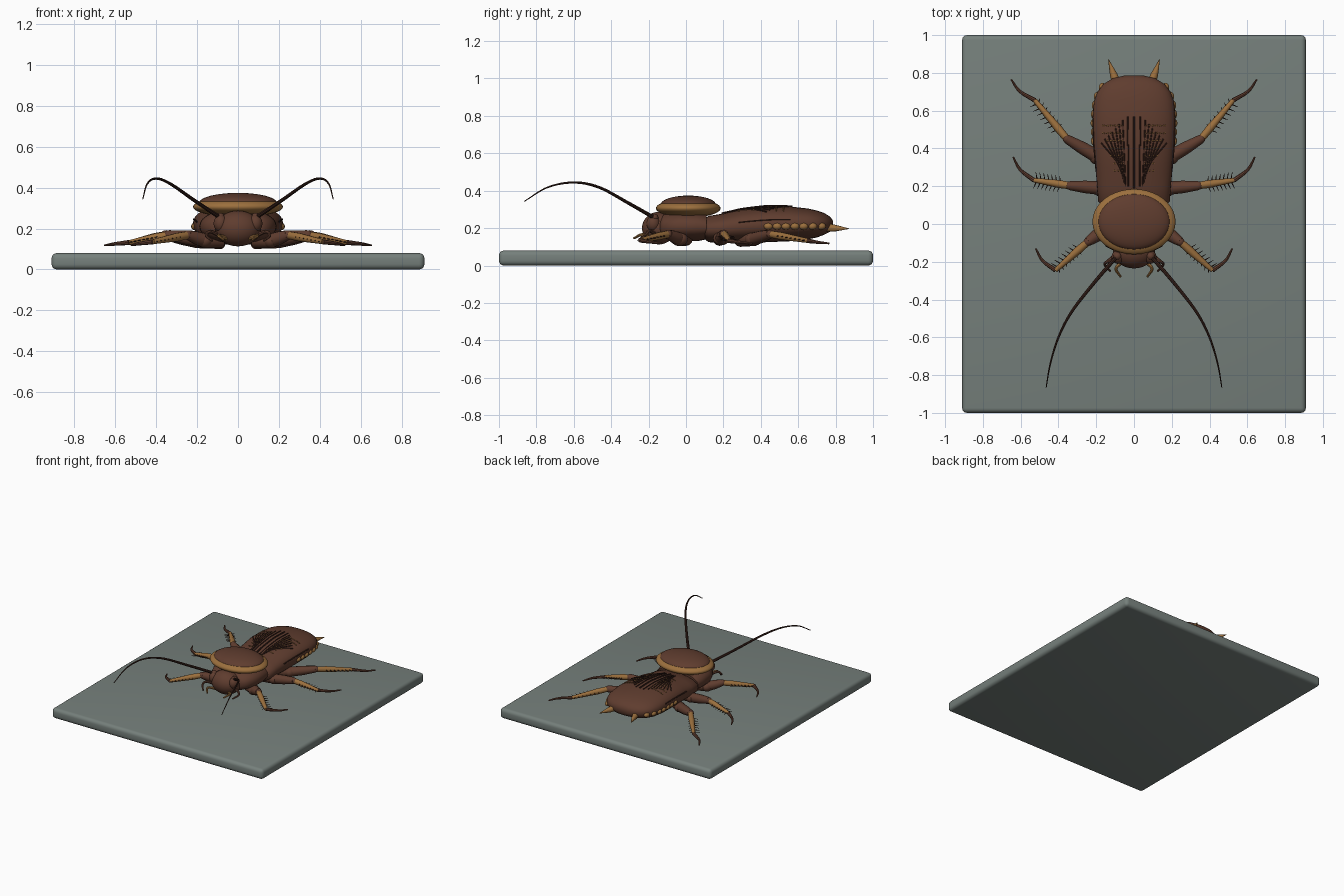
import bpy, bmesh, math
from mathutils import Vector, Matrix

if "Cube" in bpy.data.objects:
    bpy.data.objects.remove(bpy.data.objects["Cube"])


def material(name, rgb):
    m = bpy.data.materials.new(name)
    m.diffuse_color = (*rgb, 1)
    m.use_nodes = True
    m.node_tree.nodes["Principled BSDF"].inputs["Base Color"].default_value = m.diffuse_color
    return m


BROWN = material("chestnut brown", (0.115, 0.046, 0.028))
TAN = material("amber tan", (0.33, 0.16, 0.047))
DARK = material("dark brown", (0.04, 0.016, 0.011))
STONE = material("grey stone", (0.18, 0.215, 0.2))


def finish(bm, name, mat, angle=40):
    bmesh.ops.recalc_face_normals(bm, faces=bm.faces[:])
    me = bpy.data.meshes.new(name)
    bm.to_mesh(me)
    bm.free()
    me.materials.append(mat)
    ob = bpy.data.objects.new(name, me)
    bpy.context.collection.objects.link(ob)
    bpy.ops.object.select_all(action='DESELECT')
    ob.select_set(True)
    bpy.context.view_layer.objects.active = ob
    bpy.ops.object.shade_smooth_by_angle(angle=math.radians(angle))
    return ob


def skin(bm, rings):
    loops = [[bm.verts.new(p) for p in r] for r in rings]
    n = len(loops[0])
    for a, b in zip(loops, loops[1:]):
        for i in range(n):
            bm.faces.new((a[i], a[(i + 1) % n], b[(i + 1) % n], b[i]))
    bm.faces.new(loops[0][::-1])
    bm.faces.new(loops[-1])


def tube(bm, pts, radii, sides=10):
    """Tapered tube through the points."""
    pts = [Vector(p) for p in pts]
    rings = []
    for i, (p, r) in enumerate(zip(pts, radii)):
        d = (pts[min(i + 1, len(pts) - 1)] - pts[max(i - 1, 0)]).normalized()
        u = d.cross(Vector((0, 0, 1))).normalized()
        v = u.cross(d)
        rings.append([p + r * (u * math.cos(t) + v * math.sin(t))
                      for t in (2 * math.pi * k / sides for k in range(sides))])
    skin(bm, rings)


def spline(ctrl, steps=8):
    """Smooth path through control points."""
    c = [Vector(p) for p in ctrl]
    c = [2 * c[0] - c[1]] + c + [2 * c[-1] - c[-2]]
    out = []
    for a, b, d, e in zip(c, c[1:], c[2:], c[3:]):
        for k in range(steps):
            t = k / steps
            out.append(0.5 * (2 * b + (d - a) * t + (2 * a - 5 * b + 4 * d - e) * t * t
                              + (3 * b - a - 3 * d + e) * t ** 3))
    return out + [c[-2]]


def ball(bm, loc, size, u=24, v=14):
    bmesh.ops.create_uvsphere(bm, u_segments=u, v_segments=v, radius=1,
                              matrix=Matrix.Translation(loc) @ Matrix.Diagonal((*size, 1)))


def ellipsoid(name, mat, loc, size):
    bm = bmesh.new()
    ball(bm, loc, size, 40, 20)
    finish(bm, name, mat)


def section(rows, y):
    for a, b in zip(rows, rows[1:]):
        if y <= b[0]:
            t = max(0, (y - a[0]) / (b[0] - a[0]))
            return [p + (q - p) * t for p, q in zip(a, b)]
    return rows[-1]


P = 2.3  # roundness exponent of the body sections


def loft(name, mat, rows, n=40):
    bm = bmesh.new()
    rings = []
    for y, w, top, bot in rows:
        zc, h = (top + bot) / 2, (top - bot) / 2
        ring = []
        for k in range(n):
            c, s = math.cos(2 * math.pi * k / n), math.sin(2 * math.pi * k / n)
            ring.append((w * math.copysign(abs(c) ** (2 / P), c), y,
                         zc + h * math.copysign(abs(s) ** (2 / P), s)))
        rings.append(ring)
    skin(bm, rings)
    finish(bm, name, mat, 50)


# stone slab
bm = bmesh.new()
bmesh.ops.create_cube(bm, size=1, matrix=Matrix.Translation((0, 0, 0.04)) @ Matrix.Diagonal((1.82, 2, 0.08, 1)))
bmesh.ops.bevel(bm, geom=bm.edges[:], offset=0.026, segments=4, profile=0.5, affect='EDGES')
finish(bm, "slab", STONE)

# body: y, half width, top, bottom
BODY = [(0.10, 0.17, 0.25, 0.14), (0.12, 0.19, 0.265, 0.125), (0.20, 0.195, 0.278, 0.12),
        (0.30, 0.205, 0.302, 0.12), (0.44, 0.218, 0.318, 0.125), (0.56, 0.22, 0.315, 0.13),
        (0.65, 0.212, 0.305, 0.14), (0.70, 0.193, 0.294, 0.15), (0.74, 0.163, 0.28, 0.165),
        (0.77, 0.115, 0.262, 0.18), (0.786, 0.05, 0.24, 0.20)]
loft("abdomen_and_wings", BROWN, BODY)
loft("prothorax", BROWN, [(-0.14, 0.11, 0.25, 0.16), (-0.12, 0.15, 0.275, 0.14), (-0.04, 0.185, 0.29, 0.13),
                          (0.06, 0.188, 0.29, 0.13), (0.11, 0.18, 0.275, 0.14)])

# head shield: tan rim with a brown cap
ellipsoid("shield_rim", TAN, (0, 0.012, 0.306), (0.22, 0.173, 0.05))
ellipsoid("shield_cap", BROWN, (0, 0.012, 0.325), (0.19, 0.148, 0.049))

# head
ellipsoid("head", BROWN, (0, -0.145, 0.2), (0.112, 0.09, 0.087))
bm = bmesh.new()
for s in (-1, 1):
    ball(bm, (s * 0.085, -0.175, 0.225), (0.034, 0.036, 0.042))
    ball(bm, (s * 0.088, -0.17, 0.255), (0.022, 0.022, 0.022))
finish(bm, "eyes_and_antenna_sockets", BROWN)

# antennae
bm = bmesh.new()
for s in (-1, 1):
    path = spline([(s * 0.09, -0.17, 0.255), (s * 0.21, -0.31, 0.335), (s * 0.33, -0.465, 0.418),
                   (s * 0.40, -0.60, 0.444), (s * 0.443, -0.74, 0.418), (s * 0.465, -0.865, 0.343)])
    n = len(path) - 1
    tube(bm, path, [0.011 - 0.0085 * i / n for i in range(n + 1)], 8)
finish(bm, "antennae", DARK)

# mouth feelers
for name, mat, ctrl in (
        ("inner_feelers", TAN, [(0.05, -0.19, 0.15), (0.095, -0.235, 0.165), (0.07, -0.28, 0.145)]),
        ("outer_feelers", BROWN, [(0.08, -0.15, 0.16), (0.135, -0.195, 0.185), (0.155, -0.215, 0.165), (0.125, -0.25, 0.14)])):
    bm = bmesh.new()
    for s in (-1, 1):
        path = spline([(s * x, y, z) for x, y, z in ctrl], 5)
        tube(bm, path, [0.011 - 0.006 * i / len(path) for i in range(len(path))], 8)
    finish(bm, name, mat)

# legs: hip, thigh start, knee, ankle, toe
LEGS = {
    "front": [(0.08, 0.0, 0.145), (0.16, -0.035, 0.14), (0.245, -0.095, 0.168), (0.415, -0.245, 0.135), (0.52, -0.13, 0.118)],
    "middle": [(0.08, 0.18, 0.145), (0.18, 0.19, 0.145), (0.34, 0.203, 0.168), (0.53, 0.232, 0.132), (0.64, 0.355, 0.118)],
    "hind": [(0.08, 0.29, 0.14), (0.20, 0.36, 0.14), (0.355, 0.45, 0.168), (0.525, 0.655, 0.132), (0.65, 0.765, 0.118)]}
for leg, joints in LEGS.items():
    thigh, shin, foot, spines = (bmesh.new() for _ in range(4))
    for s in (-1, 1):
        hip, start, knee, ankle, toe = (Vector((s * x, y, z)) for x, y, z in joints)
        ball(thigh, start, (0.038, 0.045, 0.036), 16, 10)
        tube(thigh, [hip, start, start.lerp(knee, 0.5), knee], [0.04, 0.036, 0.033, 0.024], 12)
        ball(thigh, knee, (0.023, 0.023, 0.023), 12, 8)
        tube(shin, [knee, knee.lerp(ankle, 0.3), ankle], [0.019, 0.021, 0.012])
        mid = ankle.lerp(toe, 0.55) + Vector((s * 0.012, -0.012, 0))
        tube(foot, spline([ankle, mid, toe], 4), [0.0125 - 0.001 * i for i in range(9)], 8)
        # paired shin spines
        d = (ankle - knee).normalized()
        side = d.cross(Vector((0, 0, 1))).normalized()
        for i in range(7):
            p = knee.lerp(ankle, 0.25 + 0.11 * i)
            for q in (-1, 1):
                tip = p + side * q * (0.044 if q * side.x * s > 0 or leg == "middle" else 0.028) + d * 0.014
                tube(spines, [p, tip], [0.005, 0.001], 5)
    finish(thigh, leg + "_thighs", BROWN)
    finish(shin, leg + "_shins", TAN)
    finish(foot, leg + "_feet", BROWN)
    finish(spines, leg + "_spines", DARK)

# tail prongs and abdomen edge beads
bm = bmesh.new()
for s in (-1, 1):
    tube(bm, [(s * 0.085, 0.73, 0.205), (s * 0.108, 0.79, 0.2), (s * 0.135, 0.87, 0.197)], [0.024, 0.02, 0.002])
finish(bm, "tail_prongs", TAN)
bm = bmesh.new()
for i in range(7):
    y = 0.44 + 0.047 * i
    w = section(BODY, y)[1]
    for s in (-1, 1):
        ball(bm, (s * (w - 0.01), y, 0.21), (0.02, 0.026, 0.019), 14, 8)
finish(bm, "abdomen_beads", TAN)


def on_wing(x, y, lift=0.002):
    y, w, top, bot = section(BODY, y)
    return (x, y, (top + bot) / 2 + (top - bot) / 2 * (1 - abs(x / w) ** P) ** (1 / P) + lift)


# wing veins: long dark ribs fanning out, with rows of small tan cross veins
ribs, cross = bmesh.new(), bmesh.new()


def vein(bm, a, b, r):
    pts = [on_wing(a[0] + (b[0] - a[0]) * t / 8, a[1] + (b[1] - a[1]) * t / 8) for t in range(9)]
    tube(bm, pts, [r] * 9, 6)


vein(ribs, (0, 0.19), (0, 0.57), 0.006)
for s in (-1, 1):
    vein(ribs, (s * 0.03, 0.2), (s * 0.033, 0.57), 0.004)
    for i in range(7):
        vein(ribs, (s * (0.045 + 0.006 * i), 0.2 + 0.02 * i), (s * (0.06 + 0.019 * i), 0.55 - 0.02 * i), 0.0035)
    for j in range(7):
        y = 0.28 + 0.04 * j
        for i in range(6):
            x = 0.055 + 0.02 * i
            if x < 0.09 + 0.3 * (y - 0.26):
                vein(cross, (s * x, y), (s * (x + 0.012), y + 0.003), 0.003)
    # wing edge seam along the flank
    seam = [on_wing(s * 0.985 * section(BODY, y)[1], y) for y in (0.28, 0.34, 0.40, 0.46, 0.52, 0.56)]
    tube(ribs, seam, [0.004] * 6, 6)
finish(ribs, "wing_ribs", DARK)
finish(cross, "wing_cross_veins", TAN)
